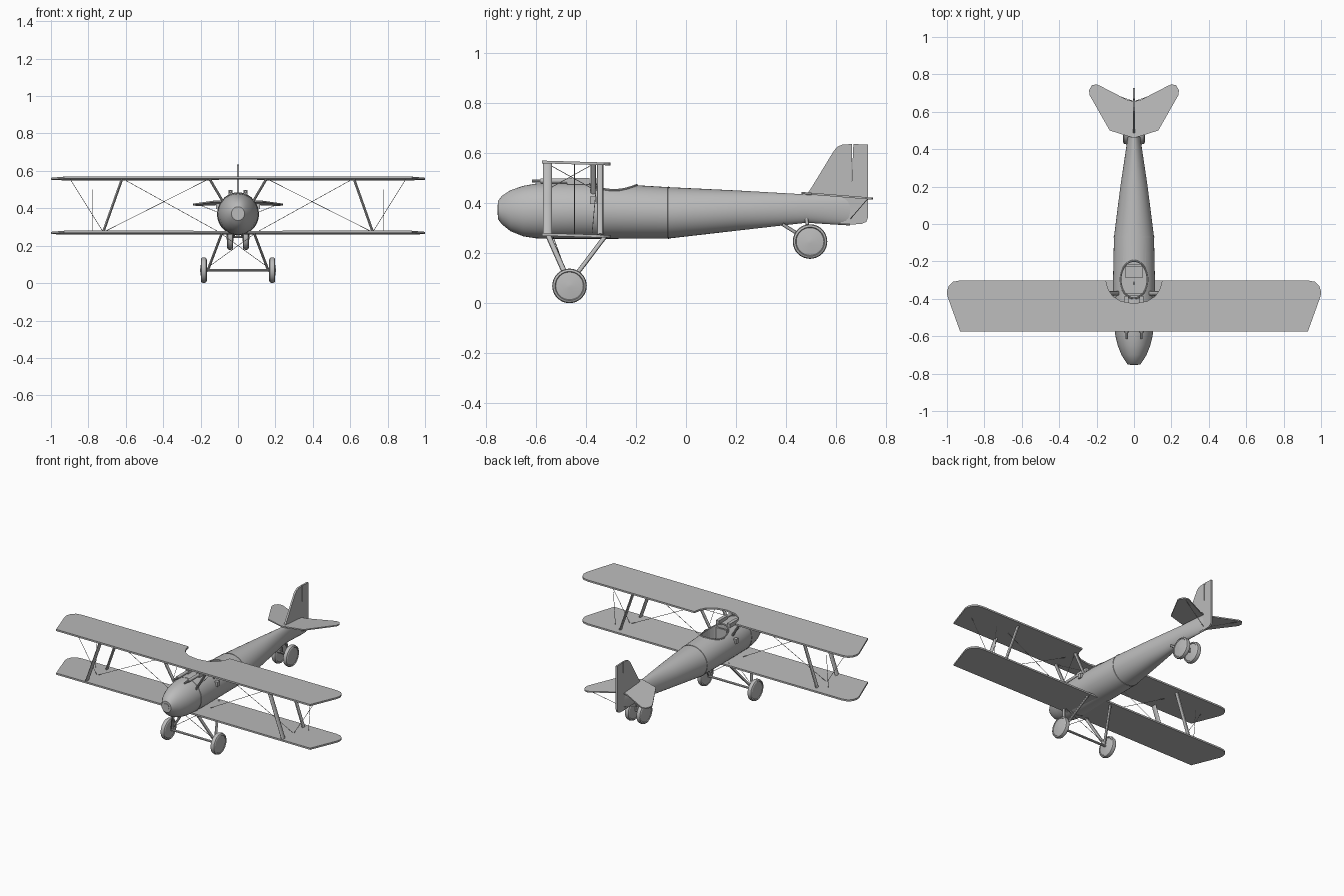
import bpy, bmesh, math
from mathutils import Vector

cube = bpy.data.objects.get("Cube")
if cube:
    bpy.data.objects.remove(cube, do_unlink=True)

GREY = (0.5, 0.5, 0.5, 1)
grey = bpy.data.materials.new("plain grey")
grey.use_nodes = True
grey.diffuse_color = GREY
grey.node_tree.nodes["Principled BSDF"].inputs["Base Color"].default_value = GREY


def finish(name, bm, smooth=True):
    bmesh.ops.recalc_face_normals(bm, faces=bm.faces)
    mesh = bpy.data.meshes.new(name)
    bm.to_mesh(mesh)
    bm.free()
    mesh.materials.append(grey)
    ob = bpy.data.objects.new(name, mesh)
    bpy.context.collection.objects.link(ob)
    if smooth:
        bpy.ops.object.select_all(action='DESELECT')
        ob.select_set(True)
        bpy.context.view_layer.objects.active = ob
        bpy.ops.object.shade_smooth_by_angle(angle=math.radians(35))
    return ob


def loft(name, rings, closed=False):
    """Skin a list of equal-length point rings, capping or joining the ends."""
    bm = bmesh.new()
    loops = [[bm.verts.new(p) for p in ring] for ring in rings]
    n = len(loops[0])
    pairs = list(zip(loops, loops[1:])) + ([(loops[-1], loops[0])] if closed else [])
    for a, b in pairs:
        for i in range(n):
            j = (i + 1) % n
            bm.faces.new((a[i], a[j], b[j], b[i]))
    if not closed:
        bm.faces.new(loops[0])
        bm.faces.new(loops[-1])
    return finish(name, bm)


def strut(name, p0, p1, chord, thick, sides=10):
    """Elliptical bar between two points, its long section axis along y."""
    p0, p1 = Vector(p0), Vector(p1)
    d = (p1 - p0).normalized()
    ref = Vector((0, 1, 0)) if abs(d.y) < 0.95 else Vector((0, 0, 1))
    c = (ref - d * ref.dot(d)).normalized()
    t = d.cross(c)
    angles = [2 * math.pi * i / sides for i in range(sides)]
    return loft(name, [[p + c * math.cos(a) * chord / 2 + t * math.sin(a) * thick / 2
                        for a in angles] for p in (p0, p1)])


def wire(name, p0, p1):
    return strut(name, p0, p1, 0.003, 0.003, 5)


def plate(name, outline, place, depth):
    """Flat outline placed in space by a function, then thickened."""
    bm = bmesh.new()
    face = bm.faces.new([bm.verts.new(place(u, v)) for u, v in outline])
    ext = bmesh.ops.extrude_face_region(bm, geom=[face])
    bmesh.ops.translate(bm, vec=depth, verts=[g for g in ext["geom"] if isinstance(g, bmesh.types.BMVert)])
    return finish(name, bm, False)


def mirrored(half):
    return half + [(-x, y) for x, y in reversed(half) if abs(x) > 1e-6]


def box(name, centre, size):
    bm = bmesh.new()
    bmesh.ops.create_cube(bm, size=1)
    for v in bm.verts:
        v.co = Vector(a * b + c for a, b, c in zip(v.co, size, centre))
    return finish(name, bm, False)


# Fuselage stations: y, half width, bottom, top
STATIONS = [(-.75, .035, .335, .408), (-.735, .045, .315, .428), (-.70, .067, .287, .451),
            (-.65, .087, .267, .468), (-.60, .099, .259, .477), (-.55, .106, .257, .481),
            (-.45, .112, .257, .482), (-.30, .112, .257, .477), (-.07, .107, .258, .463),
            (.20, .073, .289, .45), (.48, .031, .321, .434), (.655, .006, .31, .43)]


def section(y):
    for a, b in zip(STATIONS, STATIONS[1:]):
        if y <= b[0]:
            f = (y - a[0]) / (b[0] - a[0])
            return [p + (q - p) * f for p, q in zip(a, b)]


def ring(y, grow=0.0, n=40):
    _, w, lo, hi = section(y)
    return [Vector(((w + grow) * math.cos(2 * math.pi * i / n), y,
                    (lo + hi) / 2 + ((hi - lo) / 2 + grow) * math.sin(2 * math.pi * i / n)))
            for i in range(n)]


def skin_z(x, y):
    _, w, lo, hi = section(y)
    return (lo + hi) / 2 + (hi - lo) / 2 * math.sqrt(max(0, 1 - (x / w) ** 2))


fuselage = loft("fuselage", [ring(s[0]) for s in STATIONS])

# Cockpit well cut into the fuselage
CY, CRX, CRY = -.297, .072, .1
oval = [(CRX * math.cos(2 * math.pi * i / 40), CY + CRY * math.sin(2 * math.pi * i / 40)) for i in range(40)]
cutter = plate("cockpit_cutter", oval, lambda x, y: (x, y, .31), (0, 0, .3))
cut = fuselage.modifiers.new("cockpit", 'BOOLEAN')
cut.operation, cut.solver, cut.object = 'DIFFERENCE', 'EXACT', cutter
bpy.ops.object.select_all(action='DESELECT')
bpy.context.view_layer.objects.active = fuselage
fuselage.select_set(True)
bpy.ops.object.modifier_apply(modifier=cut.name)
bpy.data.objects.remove(cutter, do_unlink=True)
bpy.ops.object.shade_smooth_by_angle(angle=math.radians(35))

# Padded rim, following the skin
rim = []
for x, y in oval:
    out = Vector((x, y - CY, 0)).normalized()
    p = Vector((x, y, skin_z(x, y)))
    rim.append([p + (out * math.cos(a) + Vector((0, 0, math.sin(a)))) * .005
                for a in (math.pi * k / 4 for k in range(8))])
loft("cockpit_rim", rim, closed=True)
box("seat_back", (0, -.22, .39), (.09, .012, .1))
box("seat", (0, -.255, .345), (.09, .07, .012))
box("instrument_panel", (0, -.375, .42), (.08, .012, .08))
strut("control_stick", (0, -.32, .31), (0, -.31, .42), .008, .008)

# Raised panel bands and nose hub
for name, y in (("cowl_band", -.535), ("middle_band", -.07)):
    loft(name, [ring(y - .003), ring(y - .002, .002), ring(y + .002, .002), ring(y + .003)])
strut("nose_hub", (0, -.753, .372), (0, -.73, .372), .042, .042, 24)

# Wings
tip = [(.93, -.574), (.998, -.385), (1, -.36), (.99, -.33), (.968, -.309), (.93, -.302)]
upper_half = [(0, -.574)] + tip + [(.15, -.302), (.14, -.345), (.115, -.385), (.07, -.413), (0, -.425)]
lower_half = [(0, -.57)] + tip + [(0, -.302)]
for name, half, z in (("upper_wing", upper_half, .558), ("lower_wing", lower_half, .269)):
    plate(name, mirrored(half), lambda x, y: (x, y, z - .03 * (y + .574)), (0, 0, .011))

# Tailplane, fin and rudder
tail_half = [(0, .46), (.035, .47), (.13, .5), (.238, .69), (.24, .715), (.225, .742),
             (.2, .747), (.18, .738), (.035, .663), (0, .655)]
plate("tailplane", mirrored(tail_half), lambda x, y: (x, y, .436 - .08 * (y - .46)), (0, 0, .008))
fin = [(.48, .43), (.5, .46), (.59, .608), (.605, .625), (.625, .633), (.662, .635), (.66, .32), (.6, .32)]
rudder = [(.668, .635), (.727, .633), (.727, .345), (.72, .325), (.70, .316), (.655, .314), (.655, .34)]
for name, outline in (("fin", fin), ("rudder", rudder)):
    plate(name, outline, lambda y, z: (-.006, y, z), (.012, 0, 0))


# Wheels, turned around the x axis
def wheel(name, x, y, z):
    side = [(-.019, .008), (-.012, .055), (-.016, .058), (-.012, .066)]
    profile = side + [(0, .069)] + [(-a, r) for a, r in reversed(side)]
    turn = [2 * math.pi * i / 32 for i in range(32)]
    loft(name, [[(x + a, y + r * math.cos(t), z + r * math.sin(t)) for t in turn] for a, r in profile])


for s, side in ((1, "left"), (-1, "right")):
    # Main undercarriage
    wheel(f"{side}_main_wheel", s * .183, -.465, .069)
    hub = (s * .158, -.465, .078)
    strut(f"{side}_front_leg", (s * .085, -.55, .27), hub, .022, .014)
    strut(f"{side}_rear_leg", (s * .085, -.32, .27), hub, .018, .014)
    wire(f"{side}_leg_wire", (s * .16, -.465, .085), (-s * .09, -.53, .265))

    # Tail wheel pair
    wheel(f"{side}_tail_wheel", s * .042, .495, .246)
    strut(f"{side}_tail_wheel_arm", (s * .035, .385, .315), (s * .022, .495, .246), .014, .01)
    strut(f"{side}_tail_wheel_post", (s * .022, .495, .246), (s * .018, .48, .34), .014, .01)

    # Wing struts and centre struts
    for end, y, chord in (("front", -.553, .036), ("rear", -.343, .026)):
        strut(f"{side}_{end}_wing_strut", (s * .72, y, .275), (s * .62, y, .557), chord, .014)
    for end, y, chord in (("front", -.55, .024), ("rear", -.37, .022)):
        strut(f"{side}_{end}_centre_strut", (s * .08, y, .435), (s * .152, y, .557), chord, .014)
    box(f"{side}_strut_foot", (s * .105, -.37, .41), (.025, .025, .03))

    # Bracing wires
    mid = -.445
    for i, (xa, xb) in enumerate(((.9, .72), (.62, .1), (.15, .72))):
        wire(f"{side}_wing_wire_{i}", (s * xa, mid, .56), (s * xb, mid, .272))
    for i, (ya, yb) in enumerate(((-.55, -.37), (-.37, -.55))):
        wire(f"{side}_centre_wire_{i}", (s * .09, ya, .455), (s * .15, yb, .555))
    wire(f"{side}_tail_wire", (s * .2, .725, .416), (0, .655, .335))
    wire(f"{side}_aileron_wire", (s * .78, -.355, .5), (s * .78, -.375, .28))

    # Guns
    gx = s * .04
    strut(f"{side}_gun_barrel", (gx, -.615, .488), (gx, -.5, .488), .013, .013)
    strut(f"{side}_gun_jacket", (gx, -.58, .488), (gx, -.46, .488), .02, .02, 12)
    box(f"{side}_gun_body", (gx, -.43, .486), (.022, .09, .026))

strut("axle", (-.18, -.465, .069), (.18, -.465, .069), .016, .014)
strut("tail_axle", (-.045, .495, .246), (.045, .495, .246), .012, .012)
